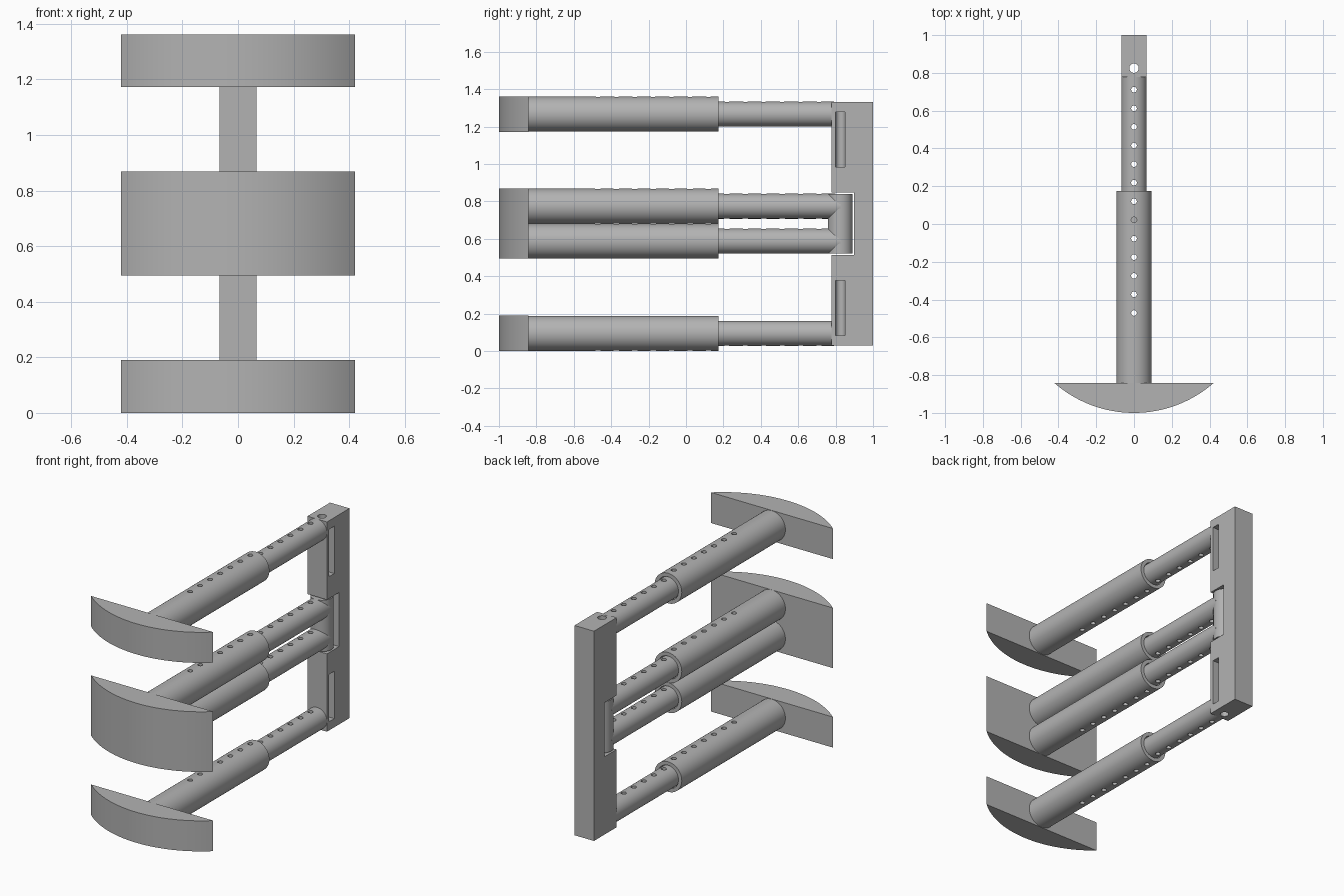
import bpy, bmesh, math
from mathutils import Matrix, Vector

cube = bpy.data.objects.get("Cube")
if cube:
    bpy.data.objects.remove(cube, do_unlink=True)

steel = bpy.data.materials.new("matte_grey")
steel.use_nodes = True
GREY = (0.45, 0.45, 0.45, 1)
steel.diffuse_color = GREY
steel.node_tree.nodes["Principled BSDF"].inputs["Base Color"].default_value = GREY

MID = 0.681          # height of the mirror plane
PIN_Y = 0.825        # hinge pin axis
PIN_R = 0.025
ROD_R = 0.067
SLEEVE_R = 0.0935
PITCH = 0.0985       # spacing of the adjustment holes
PAD_BACK = -0.843


def cylinder(bm, start, end, radius, sides=48):
    start, end = Vector(start), Vector(end)
    axis = end - start
    turn = axis.to_track_quat('Z', 'Y').to_matrix().to_4x4()
    bmesh.ops.create_cone(bm, cap_ends=True, segments=sides, radius1=radius, radius2=radius,
                          depth=axis.length, matrix=Matrix.Translation((start + end) / 2) @ turn)


def box(bm, low, high):
    low, high = Vector(low), Vector(high)
    bmesh.ops.create_cube(bm, size=1, matrix=Matrix.Translation((low + high) / 2)
                          @ Matrix.Diagonal((*(high - low), 1)))


def make(name, build):
    bm = bmesh.new()
    build(bm)
    bmesh.ops.recalc_face_normals(bm, faces=bm.faces)
    mesh = bpy.data.meshes.new(name)
    bm.to_mesh(mesh)
    bm.free()
    mesh.materials.append(steel)
    obj = bpy.data.objects.new(name, mesh)
    bpy.context.collection.objects.link(obj)
    return obj


def select(obj):
    bpy.ops.object.select_all(action='DESELECT')
    obj.select_set(True)
    bpy.context.view_layer.objects.active = obj


def cut(obj, build):
    cutter = make("cutter", build)
    cutter.hide_render = True
    select(obj)
    mod = obj.modifiers.new("cut", 'BOOLEAN')
    mod.operation, mod.solver, mod.object = 'DIFFERENCE', 'EXACT', cutter
    bpy.ops.object.modifier_apply(modifier=mod.name)
    bpy.data.objects.remove(cutter, do_unlink=True)


def smooth(obj):
    select(obj)
    bpy.ops.object.shade_smooth_by_angle(angle=math.radians(30))


def pin_hole(bm):
    cylinder(bm, (0, PIN_Y, -0.2), (0, PIN_Y, 1.6), PIN_R, 32)


def drill(first_y, z):
    # row of seven vertical adjustment holes
    def build(bm):
        for i in range(7):
            y = first_y - i * PITCH
            cylinder(bm, (0, y, z - 0.12), (0, y, z + 0.12), 0.015, 20)
    return build


def add_arm(name, z, rod_end, hinged):
    # outer sleeve, bored out from its open end
    sleeve = make(name + "_sleeve", lambda bm: cylinder(bm, (0, PAD_BACK - 0.01, z), (0, 0.175, z), SLEEVE_R))
    cut(sleeve, lambda bm: cylinder(bm, (0, PAD_BACK + 0.05, z), (0, 0.3, z), ROD_R + 0.004))
    cut(sleeve, drill(0.12, z))
    smooth(sleeve)
    # sliding inner rod
    rod = make(name + "_rod", lambda bm: cylinder(bm, (0, -0.01, z), (0, rod_end, z), ROD_R))
    cut(rod, drill(0.12 + 6 * PITCH, z))
    if hinged:
        cut(rod, pin_hole)
    smooth(rod)


def add_pad(name, low, high):
    # circular segment, flat at the back
    half, sag = 0.42, 0.157
    radius = (half ** 2 + sag ** 2) / (2 * sag)
    sweep = math.asin(half / radius)

    def build(bm):
        verts = []
        for i in range(41):
            a = sweep * (i / 20 - 1)
            verts.append(bm.verts.new((radius * math.sin(a), radius - 1 - radius * math.cos(a), low)))
        face = bm.faces.new(verts)
        grown = bmesh.ops.extrude_face_region(bm, geom=[face])["geom"]
        bmesh.ops.translate(bm, vec=(0, 0, high - low),
                            verts=[v for v in grown if isinstance(v, bmesh.types.BMVert)])
    smooth(make(name, build))


# Telescopic arms and front pads, mirrored about the middle height
for side, word in ((1, "upper"), (-1, "lower")):
    add_arm(word + "_outer_arm", MID + side * 0.586, 0.79, False)
    add_arm(word + "_middle_arm", MID + side * 0.0935, PIN_Y, True)
    z = MID + side * 0.586
    add_pad(word + "_pad", z - 0.095, z + 0.095)
add_pad("middle_pad", MID - 0.187, MID + 0.187)

# Rear column with pin bore, hinge opening and side slots
column = make("rear_column", lambda bm: box(bm, (-ROD_R, 0.778, MID - 0.652), (ROD_R, 1, MID + 0.652)))
cut(column, lambda bm: box(bm, (-0.2, 0.7, MID - 0.168), (0.2, 0.897, MID + 0.168)))
cut(column, pin_hole)


def side_slots(bm):
    for side in (1, -1):
        z = MID + side * 0.451
        box(bm, (0, PIN_Y - PIN_R, z - 0.147), (0.2, PIN_Y + PIN_R, z + 0.147))


cut(column, side_slots)
smooth(column)

# Hinge barrel joining the two middle rods
barrel = make("hinge_barrel", lambda bm: cylinder(bm, (0, PIN_Y, MID - 0.16), (0, PIN_Y, MID + 0.16), 0.066))
cut(barrel, pin_hole)
smooth(barrel)
